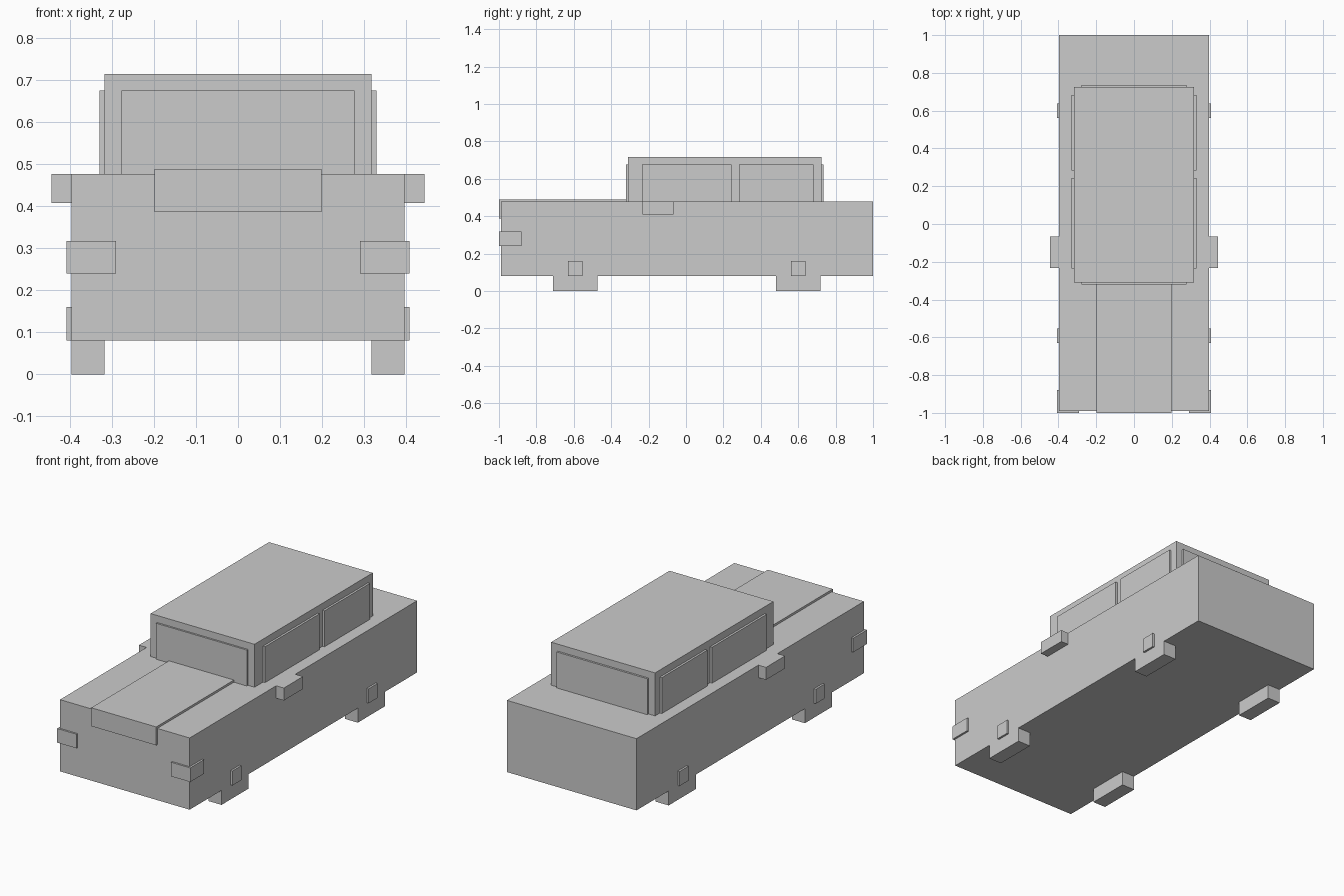
import bpy
import bmesh
from mathutils import Vector

if "Cube" in bpy.data.objects:
    bpy.data.objects.remove(bpy.data.objects["Cube"])


def box(name, x, y, z):
    """Add a box spanning the given (min, max) ranges."""
    bm = bmesh.new()
    bmesh.ops.create_cube(bm, size=1)
    for v in bm.verts:
        v.co = Vector(((lo + hi) / 2 + c * (hi - lo)
                       for c, (lo, hi) in zip(v.co, (x, y, z))))
    mesh = bpy.data.meshes.new(name)
    bm.to_mesh(mesh)
    bm.free()
    obj = bpy.data.objects.new(name, mesh)
    bpy.context.collection.objects.link(obj)
    return obj


def pair(name, x, y, z):
    """Add a box on the right side, mirrored to the left."""
    obj = box(name, x, y, z)
    obj.modifiers.new("mirror", 'MIRROR').use_axis[0] = True
    return obj


SIDE = 0.397     # half width of the body
CABIN = 0.318    # half width of the cabin
FLOOR, DECK = 0.08, 0.477
GLASS = (DECK, 0.676)

# Main body, cabin and raised hood
box("body", (-SIDE, SIDE), (-0.99, 1.0), (FLOOR, DECK))
box("cabin", (-CABIN, CABIN), (-0.31, 0.725), (DECK, 0.715))
box("hood", (-0.199, 0.199), (-1.0, -0.30), (0.387, 0.489))

# Windows stand slightly proud of the cabin
box("windshield", (-0.278, 0.278), (-0.32, -0.30), GLASS)
box("rear_window", (-0.278, 0.278), (0.715, 0.736), GLASS)
pair("front_side_window", (0.30, 0.33), (-0.235, 0.243), GLASS)
pair("rear_side_window", (0.30, 0.33), (0.284, 0.683), GLASS)

# Side mirrors and wrap-around headlights
pair("side_mirror", (SIDE, 0.444), (-0.233, -0.066), (0.408, DECK))
pair("headlight", (0.29, 0.408), (-1.0, -0.88), (0.24, 0.318))

# Wheels showing below the body, with hub caps on the sides
for end, y in (("front", -0.592), ("rear", 0.6)):
    pair(end + "_wheel", (CABIN, SIDE), (y - 0.119, y + 0.119), (0, FLOOR))
    pair(end + "_hub_cap", (0.38, 0.408), (y - 0.039, y + 0.039), (FLOOR, 0.16))
